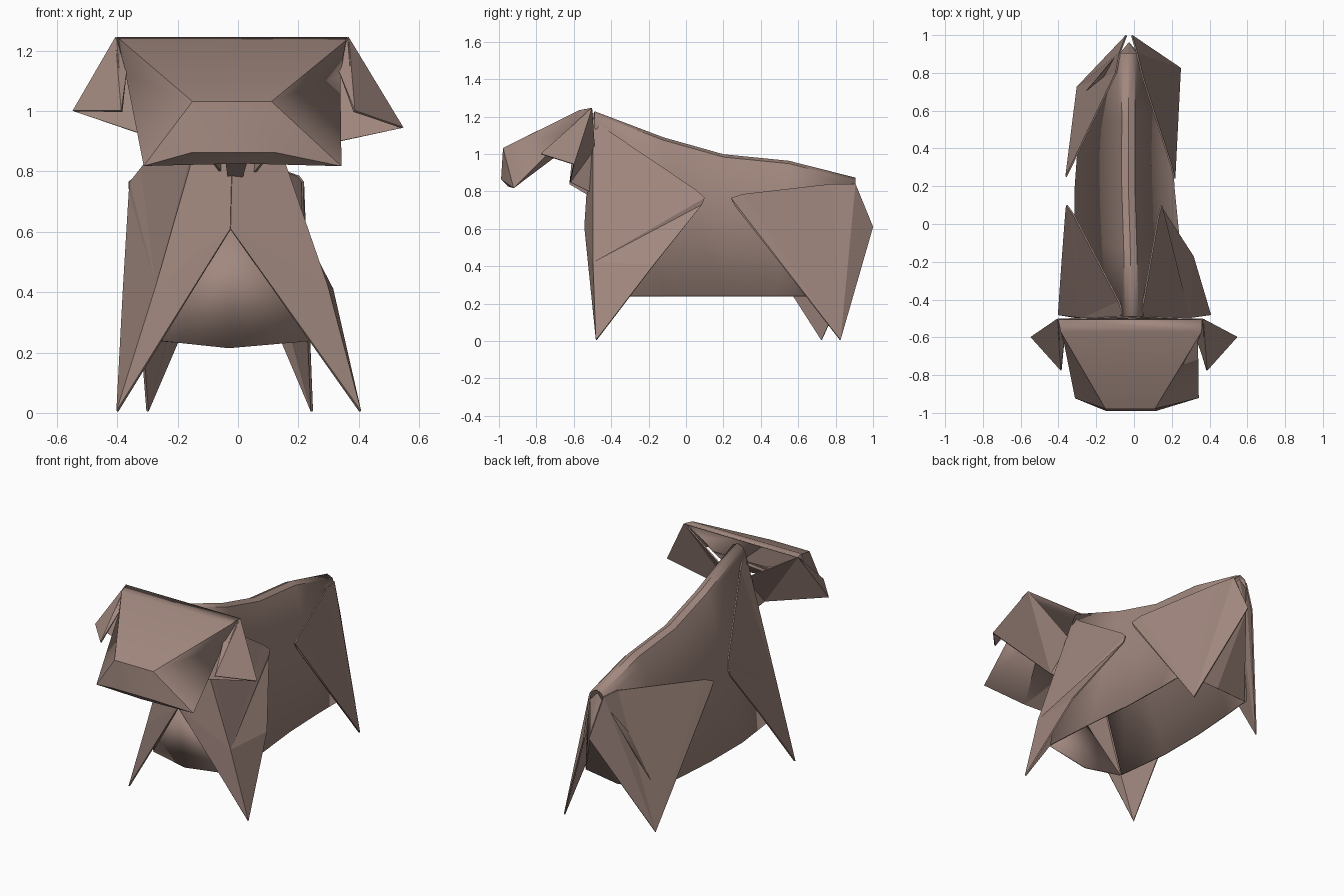
import bpy

# One paper colour
paper = bpy.data.materials.new("dusty brown paper")
paper.diffuse_color = (0.356, 0.246, 0.212, 1)


def sheet(name, pts, faces, smooth=0.0, thick=0.008):
    """Folded paper: faces are strings of the single-letter keys in pts."""
    keys = list(pts)
    me = bpy.data.meshes.new(name)
    me.from_pydata([pts[k] for k in keys], [], [[keys.index(c) for c in f] for f in faces])
    me.materials.append(paper)
    ob = bpy.data.objects.new(name, me)
    bpy.context.collection.objects.link(ob)
    mod = ob.modifiers.new("paper thickness", "SOLIDIFY")
    mod.thickness = thick
    mod.offset = 0
    if smooth:
        bpy.context.view_layer.objects.active = ob
        ob.select_set(True)
        bpy.ops.object.shade_smooth_by_angle(angle=smooth)
        ob.select_set(False)
    return ob


# Body: open tent with a narrow rounded ridge, lofted along y
# station: (y, ridge z, ridge centre x, bottom y, left x, right x)
stations = [(-0.49, 1.225, -0.01, -0.43, -0.27, 0.26),
            (-0.12, 1.085, -0.02, -0.10, -0.31, 0.24),
            (0.20, 0.995, -0.03, 0.20, -0.31, 0.21),
            (0.55, 0.96, -0.03, 0.48, -0.29, 0.20),
            (0.905, 0.87, -0.03, 0.68, -0.27, 0.20)]
pts, faces = {}, []
for i, (y, z, cx, by, lx, rx) in enumerate(stations):
    section = [(lx, by, 0.24), (cx - 0.05, y, z - 0.06), (cx - 0.032, y, z - 0.014),
               (cx, y, z), (cx + 0.032, y, z - 0.014), (cx + 0.05, y, z - 0.06), (rx, by, 0.24)]
    for j, p in enumerate(section):
        pts[chr(65 + i * 7 + j)] = p
for i in range(len(stations) - 1):
    for j in range(6):
        a = 65 + i * 7 + j
        faces.append("".join(map(chr, (a, a + 1, a + 8, a + 7))))
sheet("body_tent", pts, faces, 0.75)

# Front legs: side flap plus folded chest facet, one per side
for side, s, flap, tip, mid, edge in (
        ("left", -1, (-0.355, 0.10, 0.765), (-0.40, -0.48, 0.005), (-0.27, -0.495, 0.42), (-0.378, -0.17, 0.41)),
        ("right", 1, (0.145, 0.10, 0.765), (0.405, -0.48, 0.005), (0.295, -0.495, 0.42), (0.312, -0.17, 0.41))):
    top = (s * 0.04 - 0.01, -0.495, 1.19)
    start = (s * 0.065 - 0.015, -0.41, 1.12)
    near = (flap[0] * 0.9, 0.05, 0.81)
    low = (flap[0] * 1.01, 0.085, 0.73)
    sheet(side + "_front_leg",
          dict(C=(-0.01, -0.5, 1.22), T=top, S=start, N=near, B=flap, L=low, Q=edge, P=tip, M=mid,
               A=(-0.025, -0.54, 0.61)),
          ["TSM", "SNM", "NBM", "BLM", "LQM", "QPM", "TMA", "MPA", "CTA"])

# Hind legs: side flap plus folded rear facet
for side, top, start, flap, tip, rear in (
        ("left", (-0.075, 0.905, 0.84), (-0.095, 0.80, 0.845), (-0.36, 0.25, 0.765), (-0.30, 0.725, 0.005), -0.04),
        ("right", (0.015, 0.905, 0.84), (0.045, 0.78, 0.84), (0.215, 0.24, 0.765), (0.245, 0.825, 0.005), -0.012)):
    near = (flap[0] * 0.93, 0.30, 0.785)
    low = (flap[0] * 0.99, 0.265, 0.72)
    sheet(side + "_hind_leg",
          dict(T=top, S=start, N=near, B=flap, L=low, P=tip, A=(rear, 0.998, 0.61)),
          ["TSP", "SNP", "NBP", "BLP", "TPA"])

# Sheets closing the chest and rump behind the legs
sheet("chest_panel", dict(A=(-0.025, -0.53, 0.61), L=(-0.265, -0.44, 0.24), M=(-0.03, -0.47, 0.215),
                          R=(0.255, -0.44, 0.24)),
      ["ALM", "AMR"], 0.5)
sheet("rump_panel", dict(A=(-0.026, 0.96, 0.61), L=(-0.265, 0.66, 0.24), M=(-0.03, 0.70, 0.22),
                         R=(0.20, 0.68, 0.24), T=(-0.03, 0.895, 0.85), U=(-0.075, 0.9, 0.8), V=(0.015, 0.9, 0.8)),
      ["ALM", "AMR", "TUA", "TAV"])

# Head: sloping brow, blunt snout and underside
sheet("head", dict(
    A=(-0.40, -0.505, 1.243), B=(0.36, -0.505, 1.243),
    C=(-0.385, -0.57, 1.232), D=(0.355, -0.57, 1.232),
    E=(-0.15, -0.975, 1.03), F=(0.11, -0.975, 1.03),
    G=(-0.15, -0.985, 0.865), H=(0.12, -0.985, 0.865),
    I=(-0.31, -0.92, 0.82), J=(0.34, -0.92, 0.82),
    K=(-0.37, -0.62, 1.12), L=(0.335, -0.62, 1.12),
    M=(-0.20, -0.55, 1.10), N=(0.20, -0.55, 1.10), O=(0.015, -0.95, 0.83)),
    ["ABDC", "CDFE", "EFHG", "GHO", "GOI", "HJO",
     "CEK", "EIK", "EGI", "DLF", "FLJ", "FJH",
     "IOM", "OJN", "OMN", "IKM", "JLN", "ACK", "BLD"], 0.6)

# Ears: hollow folded cones whose back sheets reach the neck
for side, s, x0, xd, out in (("left", -1, 0.405, 0.37, (-0.545, -0.60, 1.0)),
                             ("right", 1, 0.365, 0.335, (0.545, -0.60, 0.945))):
    sheet(side + "_ear", dict(
        E=(s * x0, -0.505, 1.245), D=(s * xd, -0.62, 1.13), F=(s * 0.385, -0.775, 1.0), O=out,
        K=(s * 0.10, -0.62, 0.85), J=(s * 0.05, -0.50, 0.79), I=(s * 0.06, -0.49, 1.03)),
        ["EDF", "EFO", "EOK", "EKI", "KJI"])

# Neck wedge joining head to the ridge
sheet("neck", dict(A=(-0.04, -0.61, 0.95), B=(0.03, -0.61, 0.95), C=(-0.04, -0.62, 0.84),
                   D=(0.03, -0.62, 0.84), E=(-0.03, -0.50, 0.77), F=(0.01, -0.50, 0.77),
                   G=(-0.04, -0.49, 1.05), H=(0.03, -0.49, 1.05)),
      ["ABDC", "CDFE", "ACEG", "BHFD", "AGHB"])
